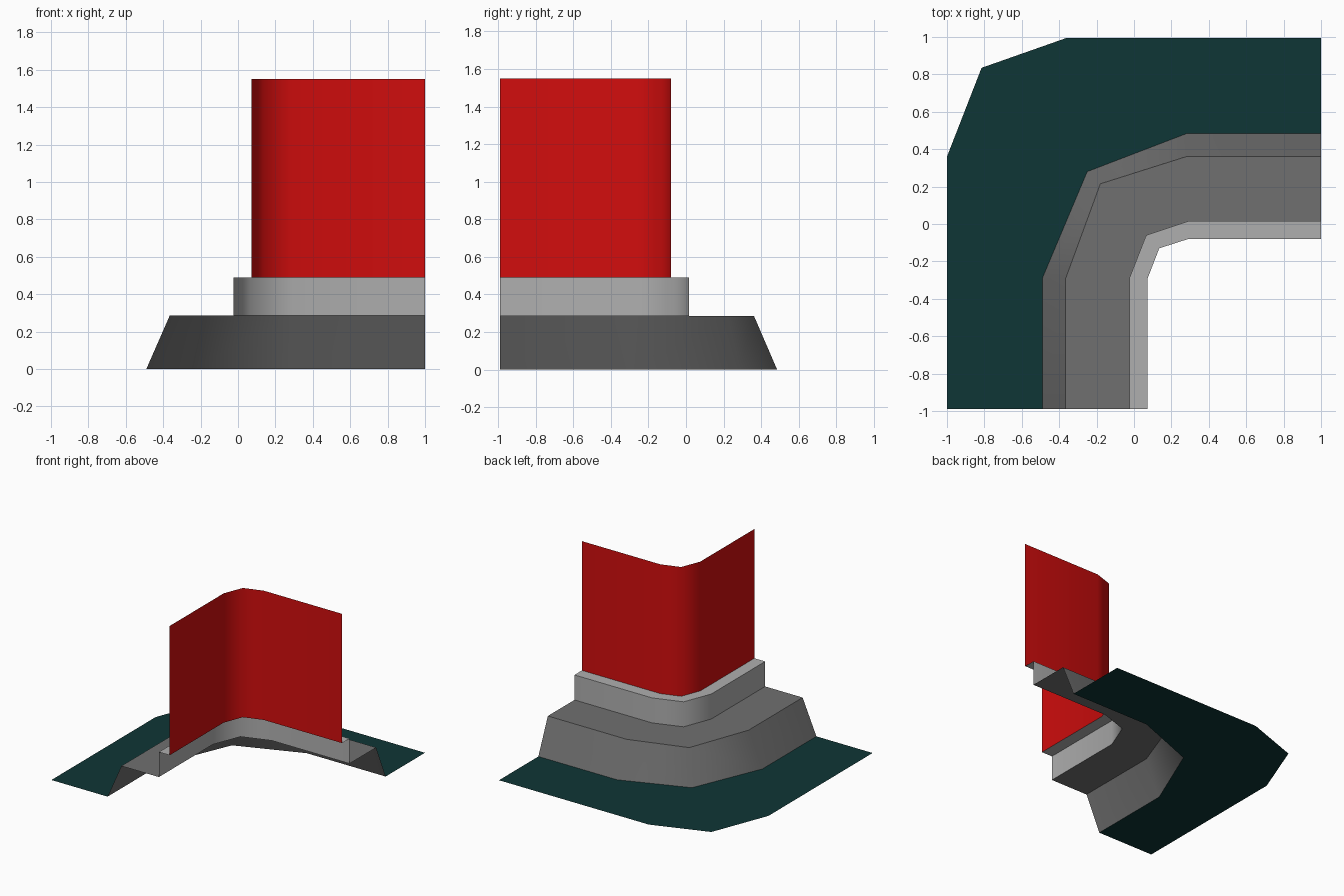
import bpy
import math

default = bpy.data.objects.get("Cube")
if default:
    bpy.data.objects.remove(default, do_unlink=True)


def material(name, rgb):
    m = bpy.data.materials.new(name)
    m.use_nodes = True
    m.diffuse_color = (*rgb, 1)
    m.node_tree.nodes["Principled BSDF"].inputs["Base Color"].default_value = (*rgb, 1)
    return m


red = material("red", (0.64, 0.004, 0.004))
light_grey = material("light grey", (0.43, 0.43, 0.43))
dark_grey = material("dark grey", (0.16, 0.16, 0.16))
teal = material("dark teal", (0.0045, 0.037, 0.037))


def corner_path(x, bend_y, mid, bend_x, y):
    """Plan line that runs up one leg, round the corner and along the other leg."""
    return [(x, -0.99), (x, bend_y), mid, (bend_x, y), (1, y)]


# Plan lines, from the outer border to the wall
border = corner_path(-1, 0.36, (-0.815, 0.835), -0.36, 0.995)
foot = corner_path(-0.49, -0.29, (-0.25, 0.28), 0.285, 0.485)
ledge = corner_path(-0.365, -0.29, (-0.18, 0.215), 0.285, 0.362)
step = corner_path(-0.025, -0.29, (0.065, -0.06), 0.295, 0.017)
wall_line = corner_path(0.073, -0.29, (0.135, -0.13), 0.29, -0.08)

LEDGE_Z, STEP_Z, TOP_Z = 0.285, 0.49, 1.55


def strip(name, rings, mat):
    """Open sheet joining successive (plan line, height) rings."""
    n = len(rings[0][0])
    verts = [(x, y, z) for line, z in rings for x, y in line]
    faces = [(r * n + i, (r + 1) * n + i, (r + 1) * n + i + 1, r * n + i + 1)
             for r in range(len(rings) - 1) for i in range(n - 1)]
    mesh = bpy.data.meshes.new(name)
    mesh.from_pydata(verts, [], faces)
    mesh.materials.append(mat)
    obj = bpy.data.objects.new(name, mesh)
    bpy.context.collection.objects.link(obj)
    bpy.ops.object.select_all(action="DESELECT")
    obj.select_set(True)
    bpy.context.view_layer.objects.active = obj
    bpy.ops.object.shade_smooth_by_angle(angle=math.radians(60))
    return obj


# Flat ground, sloped base with ledge, raised kerb, tall wall
strip("ground", [(border, 0), (foot, 0)], teal)
strip("base", [(foot, 0), (ledge, LEDGE_Z), (step, LEDGE_Z)], dark_grey)
strip("kerb", [(step, LEDGE_Z), (step, STEP_Z), (wall_line, STEP_Z)], light_grey)
strip("wall", [(wall_line, STEP_Z), (wall_line, TOP_Z)], red)
